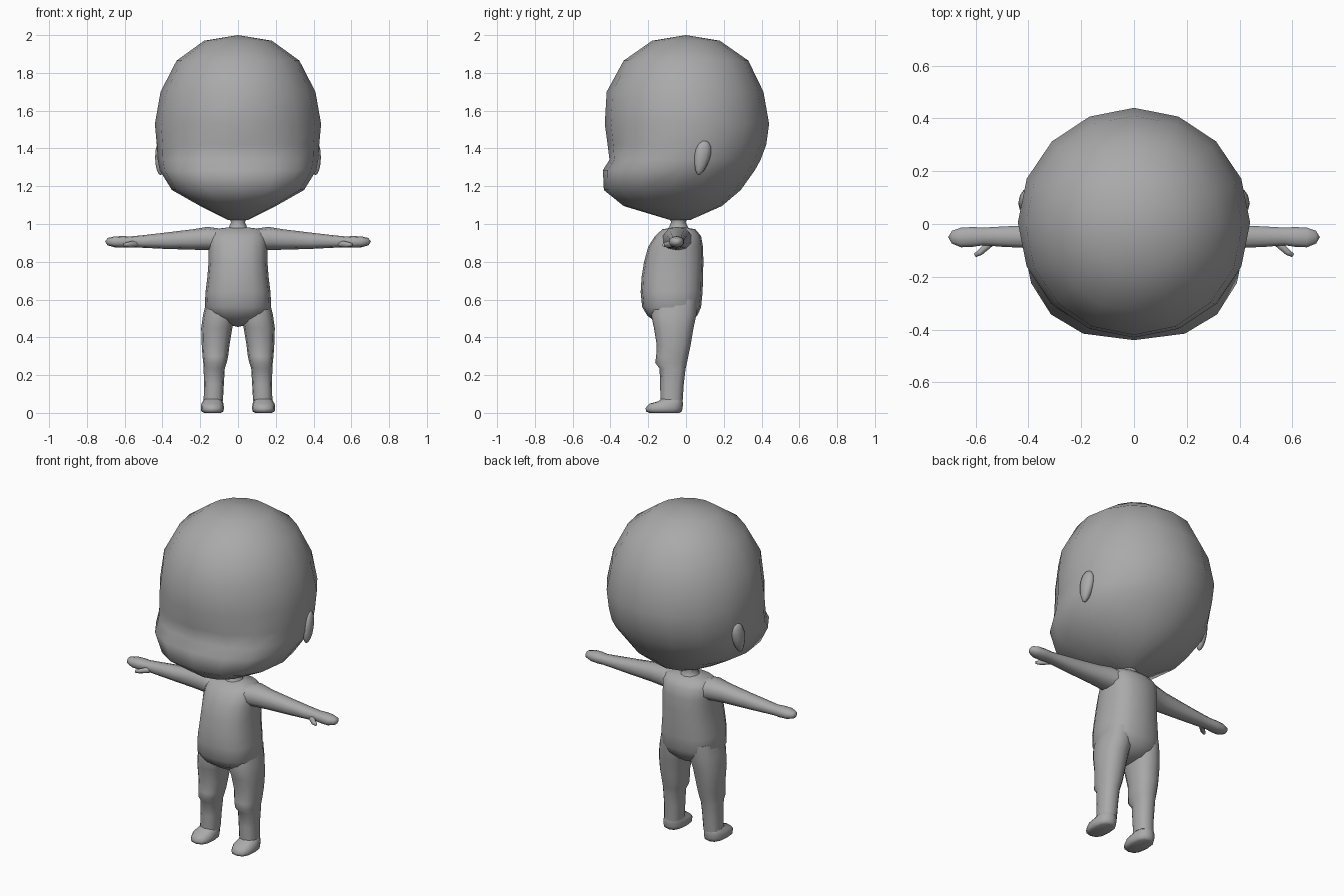
import bpy, bmesh, math
from mathutils import Vector, Matrix

if "Cube" in bpy.data.objects:
    bpy.data.objects.remove(bpy.data.objects["Cube"])

skin = bpy.data.materials.new("grey_clay")
skin.diffuse_color = (0.4, 0.4, 0.4, 1)
skin.use_nodes = True
skin.node_tree.nodes["Principled BSDF"].inputs["Base Color"].default_value = skin.diffuse_color


def spow(v, n):
    return math.copysign(abs(v) ** (2 / n), v)


def oval(a0, a1, b0, b1, sides, n_low=2.0, n_high=2.0):
    """Closed loop filling a0..a1 by b0..b1; separate squareness for low-b and high-b halves."""
    ca, cb, ra, rb = (a0 + a1) / 2, (b0 + b1) / 2, (a1 - a0) / 2, (b1 - b0) / 2
    loop = []
    for i in range(sides):
        t = 2 * math.pi * i / sides
        c, s = math.sin(t), -math.cos(t)
        n = n_low if s < 0 else n_high
        loop.append((ca + ra * spow(c, n), cb + rb * spow(s, n)))
    return loop


def finish(name, bm, angle=75):
    bmesh.ops.recalc_face_normals(bm, faces=bm.faces[:])
    me = bpy.data.meshes.new(name)
    bm.to_mesh(me)
    bm.free()
    ob = bpy.data.objects.new(name, me)
    bpy.context.collection.objects.link(ob)
    me.materials.append(skin)
    bpy.ops.object.select_all(action='DESELECT')
    ob.select_set(True)
    bpy.context.view_layer.objects.active = ob
    bpy.ops.object.shade_smooth_by_angle(angle=math.radians(angle))
    return ob


def loft(name, rings, start=None, end=None, angle=75):
    """Skin a list of point rings; optional tip points, otherwise flat caps."""
    bm = bmesh.new()
    vs = [[bm.verts.new(p) for p in r] for r in rings]
    k = len(vs[0])
    for a, b in zip(vs, vs[1:]):
        for i in range(k):
            j = (i + 1) % k
            bm.faces.new((a[i], a[j], b[j], b[i]))
    for ring, tip in ((vs[0], start), (vs[-1], end)):
        if tip:
            t = bm.verts.new(tip)
            for i in range(k):
                bm.faces.new((ring[i], ring[(i + 1) % k], t))
        else:
            bm.faces.new(ring)
    return finish(name, bm, angle)


def level(z, x0, x1, y0, y1, sides=12, n_front=2.0, n_back=2.0):
    return [(x, y, z) for x, y in oval(x0, x1, y0, y1, sides, n_front, n_back)]


# Head: height, half width, front, back, front squareness
head = [(1.02, .05, -.08, .02, 2), (1.095, .2, -.33, .19, 2.2), (1.18, .35, -.435, .29, 2.5),
        (1.285, .415, -.44, .365, 2.5), (1.34, .425, -.405, .395, 2.4), (1.42, .43, -.415, .425, 2.2),
        (1.53, .44, -.43, .44, 2), (1.70, .41, -.42, .41, 2), (1.865, .325, -.33, .33, 2),
        (1.97, .18, -.18, .18, 2)]
loft("head", [level(z, -w, w, f, b, 16, n) for z, w, f, b, n in head], end=(0, 0, 2))

# Neck
loft("neck", [level(z, -r, r, -.04 - r, -.04 + r, 10)
              for z, r in ((.95, .07), (.985, .05), (1.01, .038), (1.05, .06))])

# Torso: height, half width, front, back
torso = [(.475, .08, -.15, .02), (.515, .15, -.205, .06), (.56, .176, -.232, .08),
         (.64, .172, -.24, .088), (.72, .162, -.235, .09), (.80, .156, -.222, .092),
         (.88, .155, -.2, .09), (.935, .155, -.165, .08), (.972, .135, -.125, .05)]
loft("torso", [level(z, -w, w, f, b, 16, 2.5, 2.5) for z, w, f, b in torso],
     start=(0, -.07, .455), end=(0, -.04, .988))

# Leg: height, inner, outer, front, back
leg = [(.60, .03, .165, -.17, .06), (.52, .015, .185, -.185, .055), (.45, .03, .195, -.17, .04),
       (.36, .045, .192, -.155, .025), (.30, .052, .188, -.158, .012), (.265, .06, .184, -.163, .005),
       (.235, .07, .182, -.14, -.002), (.15, .075, .18, -.137, -.012), (.06, .08, .182, -.135, -.018)]
# Foot: same columns
foot = [(.085, .09, .172, -.125, -.025), (.062, .082, .186, -.145, -.018), (.048, .077, .194, -.195, -.016),
        (.025, .074, .197, -.214, -.018), (.008, .077, .194, -.212, -.022), (0, .09, .18, -.195, -.035)]
# Arm: distance out, back/front and height limits
arm = [(.09, -.13, .04, .85, .975), (.16, -.12, .025, .862, .985), (.24, -.105, .008, .864, .972),
       (.38, -.094, -.002, .868, .955), (.50, -.088, -.008, .874, .941), (.57, -.082, -.012, .877, .934),
       (.61, -.088, -.01, .875, .936), (.655, -.09, -.012, .877, .934), (.69, -.075, -.025, .887, .926)]
# Thumb: centre and radius
thumb = [(.53, -.062, .895, .016), (.56, -.086, .893, .017), (.583, -.108, .891, .014), (.603, -.119, .889, .009)]

for side, s in (("left", 1), ("right", -1)):
    def span(a, b):
        return (a, b) if s > 0 else (-b, -a)

    loft(side + "_leg", [level(z, *span(i, o), f, b, 12, 2.4, 2.4) for z, i, o, f, b in leg])
    loft(side + "_foot", [level(z, *span(i, o), f, b, 12, 2.6, 2.4) for z, i, o, f, b in foot])
    loft(side + "_arm", [[(s * x, y, z) for y, z in oval(y0, y1, z0, z1, 10, 2.3, 2.3)]
                         for x, y0, y1, z0, z1 in arm], end=(s * .704, -.05, .906))
    loft(side + "_thumb", [[(s * (x + .5 * a), y + .8 * a, z + b) for a, b in oval(-r, r, -r, r, 6)]
                           for x, y, z, r in thumb])

    # Ear: slim tilted disc, narrow at the lobe
    bm = bmesh.new()
    bmesh.ops.create_uvsphere(bm, u_segments=10, v_segments=8, radius=1)
    for v in bm.verts:
        v.co = Vector((v.co.x * .028, v.co.y * (.042 + .012 * v.co.z), v.co.z * .093))
    turn = Matrix.Rotation(math.radians(-12), 4, 'X') @ Matrix.Rotation(math.radians(s * 12), 4, 'Z')
    bm.transform(Matrix.Translation((s * .41, .085, 1.35)) @ turn)
    finish(side + "_ear", bm)
